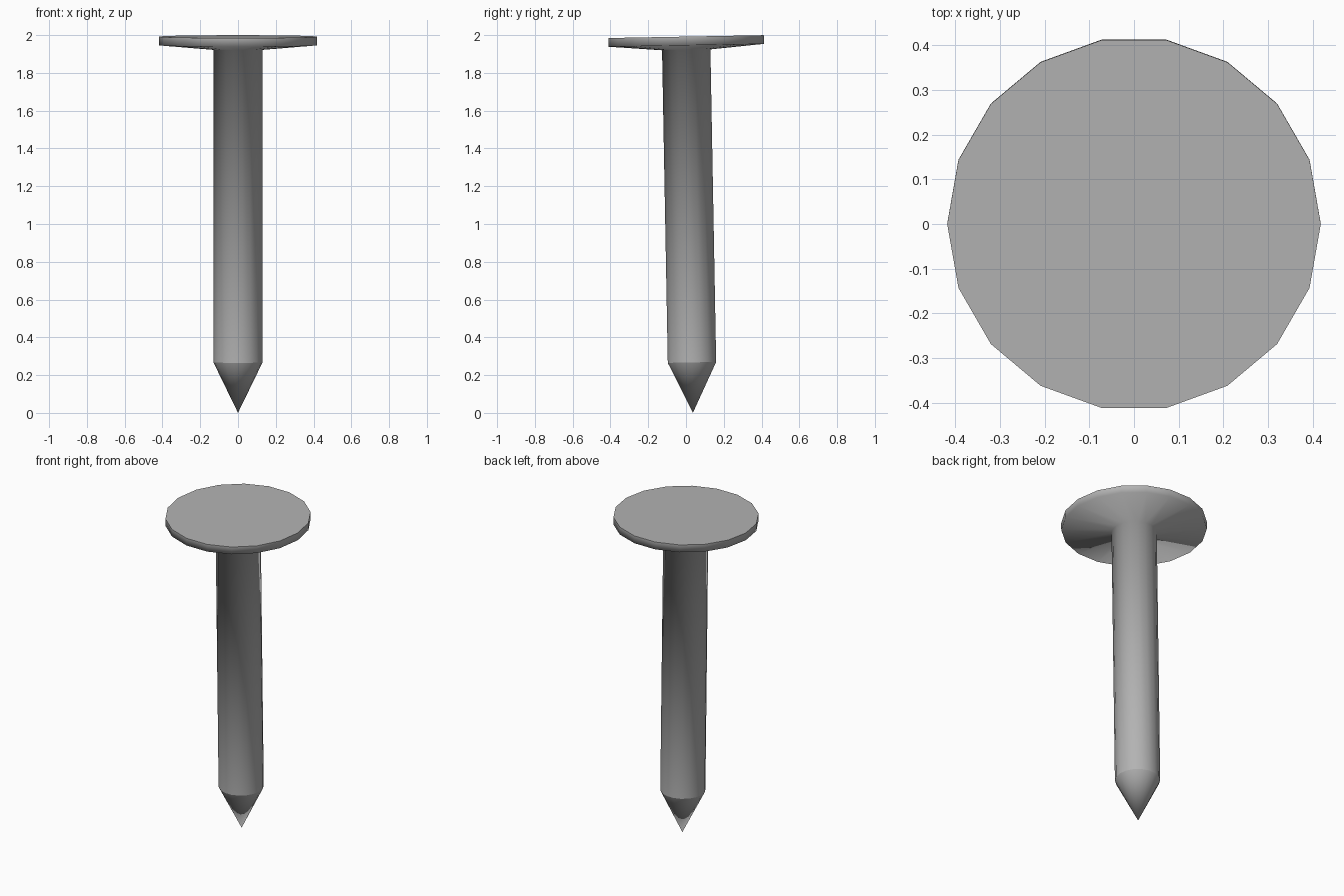
import bpy, bmesh, math

if "Cube" in bpy.data.objects:
    bpy.data.objects.remove(bpy.data.objects["Cube"])

SIDES = 18
HEAD_TOP = 1.992
TILT = math.radians(1.05)

# Half profile (radius, height below head top), from head rim down to shaft end
profile = [(0.418, 0.0), (0.418, -0.046), (0.13, -0.07), (0.13, -1.725)]
TIP = -1.992

bm = bmesh.new()


def ring(radius, z):
    step = 2 * math.pi / SIDES
    return [bm.verts.new((radius * math.cos(i * step), radius * math.sin(i * step), z))
            for i in range(SIDES)]


rings = [ring(r, z) for r, z in profile]

# Flat head top
bm.faces.new(rings[0])

# Head rim, flared underside and shaft
for upper, lower in zip(rings, rings[1:]):
    for i in range(SIDES):
        j = (i + 1) % SIDES
        bm.faces.new((upper[i], lower[i], lower[j], upper[j]))

# Pointed tip
tip = bm.verts.new((0, 0, TIP))
for i in range(SIDES):
    bm.faces.new((rings[-1][i], tip, rings[-1][(i + 1) % SIDES]))

bmesh.ops.recalc_face_normals(bm, faces=bm.faces)
mesh = bpy.data.meshes.new("nail")
bm.to_mesh(mesh)
bm.free()

# Slightly leaning nail
nail = bpy.data.objects.new("nail", mesh)
bpy.context.collection.objects.link(nail)
nail.location = (0, 0, HEAD_TOP)
nail.rotation_euler = (TILT, 0, 0)

# Underside blends smoothly into rim and shaft; top edge and tip crease stay sharp
bpy.context.view_layer.objects.active = nail
nail.select_set(True)
bpy.ops.object.shade_smooth_by_angle(angle=math.radians(87.5))
for edge in mesh.edges:
    if all(abs(mesh.vertices[v].co.z - profile[-1][1]) < 1e-4 for v in edge.vertices):
        edge.use_edge_sharp = True

# Dark grey metal
metal = bpy.data.materials.new("dark_metal")
metal.diffuse_color = (0.45, 0.45, 0.45, 1)
metal.use_nodes = True
metal.node_tree.nodes["Principled BSDF"].inputs["Base Color"].default_value = metal.diffuse_color
mesh.materials.append(metal)
